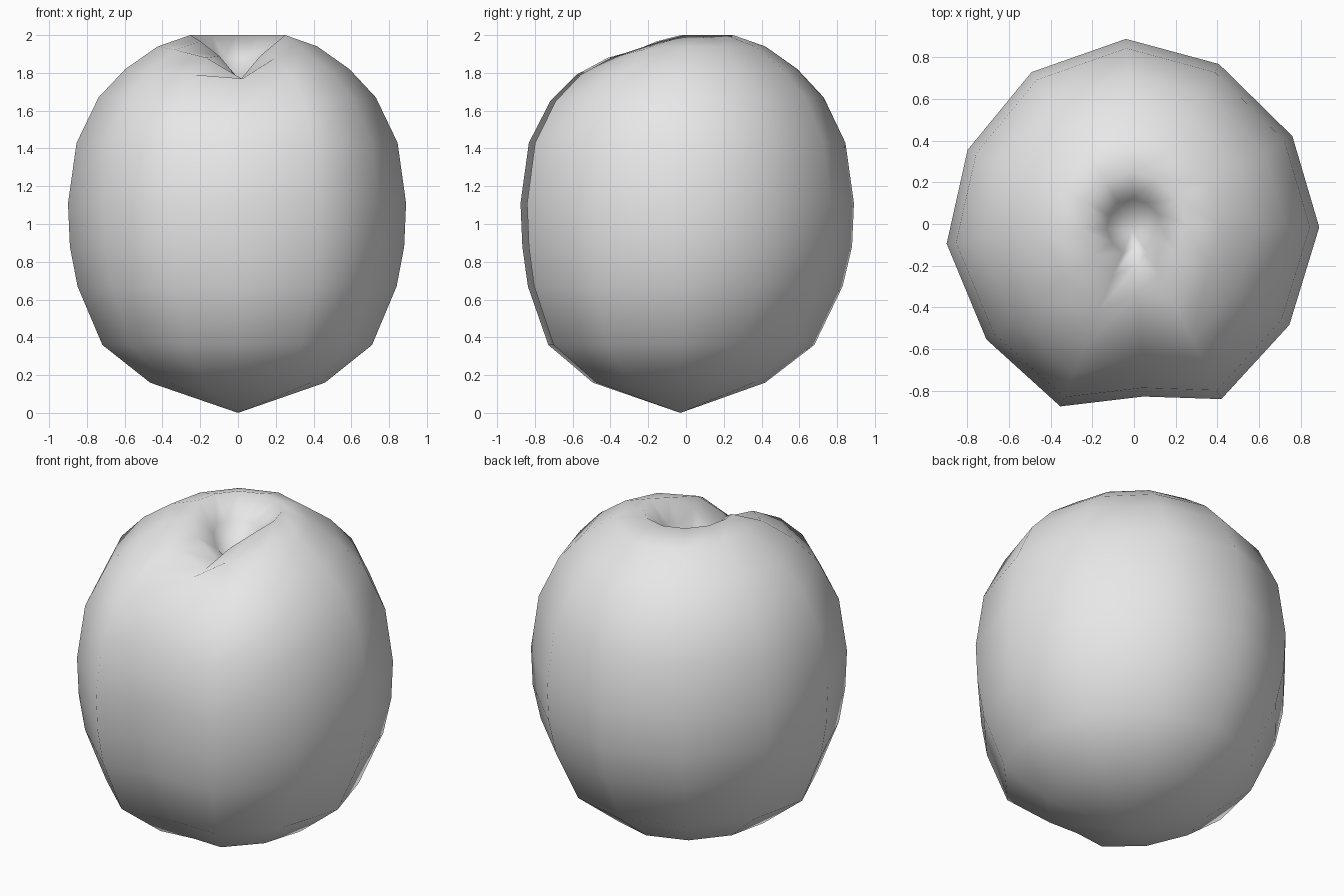
import bpy, bmesh
from math import sin, cos, radians

cube = bpy.data.objects.get("Cube")
if cube:
    bpy.data.objects.remove(cube, do_unlink=True)

# Plain grey skin
skin = bpy.data.materials.new("light_grey")
skin.use_nodes = True
grey = (0.8, 0.8, 0.8, 1)
skin.diffuse_color = grey
skin.node_tree.nodes["Principled BSDF"].inputs["Base Color"].default_value = grey

# Twelve columns around the fruit: angle and radius at the widest ring
COLUMNS = [(-1, .89), (29, .87), (62, .87), (92.5, .89), (124, .88), (156, .875),
           (186, .905), (218, .90), (248, .945), (273, .83), (296.5, .94), (327, .89)]
GROOVE = 9
# Rings from bottom to dimple: radius, height, centre y, drop of the front lip
RINGS = [(.46, .16, -.04, 0), (.71, .36, -.03, 0), (.84, .67, -.01, 0),
         (.88, .88, 0, 0), (.89, 1.11, 0, 0), (.845, 1.43, 0, 0),
         (.73, 1.67, 0, .02), (.59, 1.82, 0, .03), (.42, 1.94, 0, .06),
         (.25, 2.0, 0, .11), (.13, 1.88, -.01, .08)]
# The groove runs shallow down the front and opens into the dimple
GROOVE_TOP = {7: (.47, 1.77), 6: (.64, 1.61), 8: (.34, 1.77), 9: (.2, 1.76), 10: (.1, 1.74)}

bm = bmesh.new()
rings = []
for i, (r, z, cy, drop) in enumerate(RINGS):
    ring = []
    for j, (angle, widest) in enumerate(COLUMNS):
        a = radians(angle)
        rad, height = r * widest / .89, z
        if j == GROOVE and i in GROOVE_TOP:
            rad, height = GROOVE_TOP[i]
        elif j in (GROOVE - 1, GROOVE + 1):
            height -= drop
        elif j in (GROOVE - 2, GROOVE + 2):
            height -= drop * .3
        ring.append(bm.verts.new((rad * cos(a), rad * sin(a) + cy, height)))
    rings.append(ring)

# Skin between the rings, closed by the bottom tip and the dimple centre
n = len(COLUMNS)
tip = bm.verts.new((0, -.03, 0))
pit = bm.verts.new((-.01, -.03, 1.68))
for j in range(n):
    k = (j + 1) % n
    for low, high in zip(rings, rings[1:]):
        bm.faces.new((low[j], low[k], high[k], high[j]))
    bm.faces.new((tip, rings[0][k], rings[0][j]))
    bm.faces.new((rings[-1][j], rings[-1][k], pit))
bmesh.ops.recalc_face_normals(bm, faces=bm.faces)
for face in bm.faces:
    face.smooth = True

mesh = bpy.data.meshes.new("fruit_body")
bm.to_mesh(mesh)
bm.free()
mesh.materials.append(skin)
bpy.context.collection.objects.link(bpy.data.objects.new("fruit_body", mesh))
